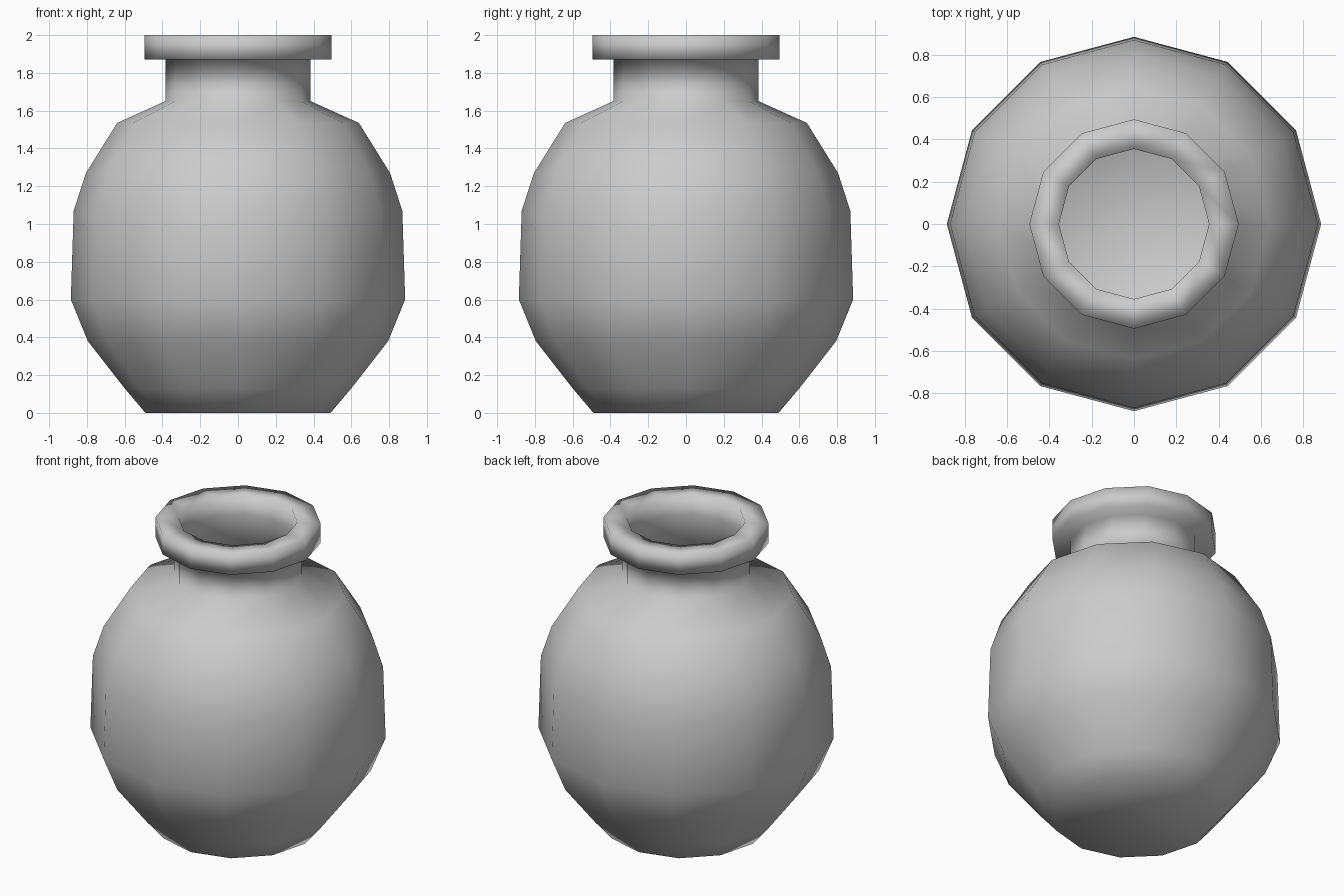
import bpy, bmesh
from math import cos, sin, tau

if "Cube" in bpy.data.objects:
    bpy.data.objects.remove(bpy.data.objects["Cube"])

SIDES = 12
WALL = 0.03

# outer silhouette from base to lip (radius, height)
body = [(0.49, 0), (0.60, 0.13), (0.795, 0.38), (0.885, 0.60), (0.87, 1.07),
        (0.805, 1.27), (0.64, 1.535), (0.385, 1.65), (0.385, 1.87)]
lip = [(0.495, 1.87), (0.495, 2.0), (0.355, 2.0)]
# hollow inside follows the body, one wall thickness in
inner = [(r - WALL, max(z, WALL)) for r, z in reversed(body)]
profile = body + lip + inner


def lathe(name, points):
    bm = bmesh.new()
    rings = [[bm.verts.new((r * cos(tau * i / SIDES), r * sin(tau * i / SIDES), z))
              for i in range(SIDES)] for r, z in points]
    for a, b in zip(rings, rings[1:]):
        for i in range(SIDES):
            j = (i + 1) % SIDES
            bm.faces.new((a[i], a[j], b[j], b[i]))
    # underside and inside floor
    bm.faces.new(rings[0][::-1])
    bm.faces.new(rings[-1])
    bmesh.ops.recalc_face_normals(bm, faces=bm.faces)
    for f in bm.faces:
        f.smooth = True
    mesh = bpy.data.meshes.new(name)
    bm.to_mesh(mesh)
    bm.free()
    obj = bpy.data.objects.new(name, mesh)
    bpy.context.collection.objects.link(obj)
    return obj


# round-bellied pot with neck and thick lip
lathe("pot", profile)
